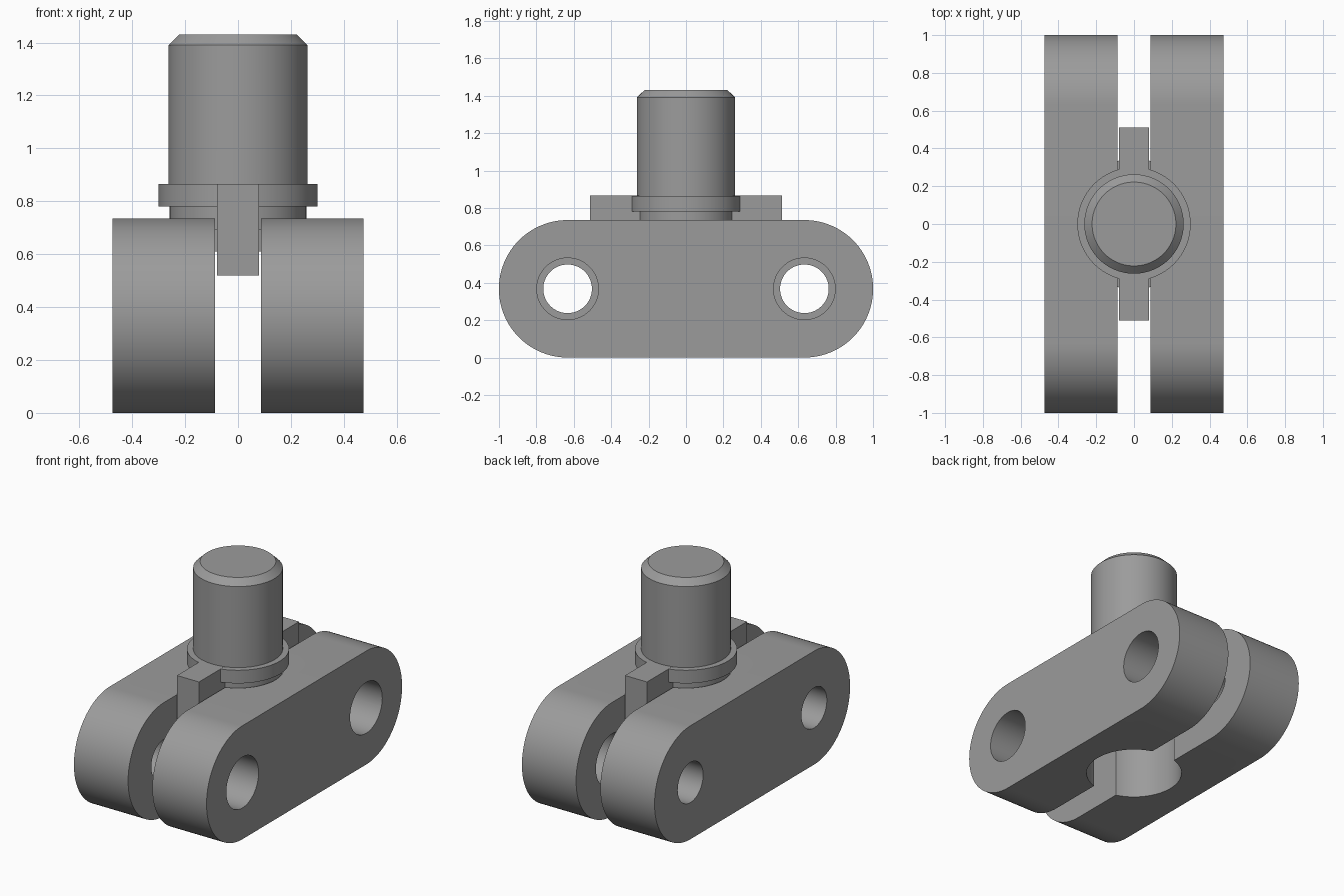
import bpy, bmesh, math

if "Cube" in bpy.data.objects:
    bpy.data.objects.remove(bpy.data.objects["Cube"])

grey = bpy.data.materials.new("steel grey")
grey.diffuse_color = (0.33, 0.33, 0.33, 1)
grey.use_nodes = True
grey.node_tree.nodes["Principled BSDF"].inputs["Base Color"].default_value = grey.diffuse_color

END_R, END_Y = 0.3675, 0.633      # link end radius and hole position
INNER_X, OUTER_X = 0.087, 0.475   # link faces


def finish(name, bm):
    bmesh.ops.recalc_face_normals(bm, faces=bm.faces)
    me = bpy.data.meshes.new(name)
    bm.to_mesh(me)
    bm.free()
    ob = bpy.data.objects.new(name, me)
    bpy.context.collection.objects.link(ob)
    me.materials.append(grey)
    return ob


def lathe(name, profile, steps=96):
    """Solid of revolution about z from (radius, z) points."""
    bm = bmesh.new()
    pts = [(0, profile[0][1])] + profile + [(0, profile[-1][1])]
    vs = [bm.verts.new((r, 0, z)) for r, z in pts]
    es = [bm.edges.new(p) for p in zip(vs, vs[1:])]
    bmesh.ops.spin(bm, geom=vs + es, cent=(0, 0, 0), axis=(0, 0, 1),
                   angle=2 * math.pi, steps=steps)
    bmesh.ops.remove_doubles(bm, verts=bm.verts, dist=1e-5)
    return finish(name, bm)


def extrude_x(name, outline, x0, x1):
    """Prism along x from (y, z) points."""
    bm = bmesh.new()
    f = bm.faces.new([bm.verts.new((x0, y, z)) for y, z in outline])
    new = bmesh.ops.extrude_face_region(bm, geom=[f])["geom"]
    bmesh.ops.translate(bm, vec=(x1 - x0, 0, 0),
                        verts=[v for v in new if isinstance(v, bmesh.types.BMVert)])
    return finish(name, bm)


def arc(cy, r, a0, a1, n):
    return [(cy + r * math.cos(math.radians(a0 + (a1 - a0) * i / n)),
             END_R + r * math.sin(math.radians(a0 + (a1 - a0) * i / n)))
            for i in range(n + 1)]


def smooth(ob):
    bpy.ops.object.select_all(action='DESELECT')
    bpy.context.view_layer.objects.active = ob
    ob.select_set(True)
    bpy.ops.object.shade_smooth_by_angle(angle=math.radians(25))


def boolean(ob, other, op):
    """Apply a boolean, then discard the helper."""
    mod = ob.modifiers.new("cut", 'BOOLEAN')
    mod.operation, mod.solver, mod.object = op, 'EXACT', other
    bpy.context.view_layer.objects.active = ob
    bpy.ops.object.modifier_apply(modifier=mod.name)
    bpy.data.objects.remove(other, do_unlink=True)


# Two rounded link plates; the right one has the larger holes
stadium = arc(END_Y, END_R, -90, 90, 48) + arc(-END_Y, END_R, 90, 270, 48)
for name, side, hole_r in (("right_link", 1, 0.165), ("left_link", -1, 0.13)):
    link = extrude_x(name, stadium, side * INNER_X, side * OUTER_X)
    for y in (-END_Y, END_Y):
        hole = arc(y, hole_r, 0, 360, 64)[:-1]
        boolean(link, extrude_x("hole_cutter", hole, side * 0.05, side * 0.6), 'DIFFERENCE')
    # Vertical bore with a groove that holds the stud flange
    boolean(link, lathe("bore_cutter", [(0.29, -0.1), (0.29, 0.605), (0.35, 0.605),
                                        (0.35, 0.70), (0.268, 0.70), (0.268, 0.9)]),
            'DIFFERENCE')
    smooth(link)

# Turned stud: flange, neck, collar, shaft and chamfer
stud = lathe("stud", [(0.345, 0.61), (0.345, 0.695), (0.258, 0.695), (0.258, 0.78),
                      (0.30, 0.78), (0.30, 0.865), (0.263, 0.865), (0.263, 1.39),
                      (0.222, 1.43)])
# Locating key across the stud, sitting in the gap between the links
key = extrude_x("key", [(-0.512, 0.52), (0.512, 0.52), (0.512, 0.866), (-0.512, 0.866)],
                -0.079, 0.079)
boolean(stud, key, 'UNION')
smooth(stud)
